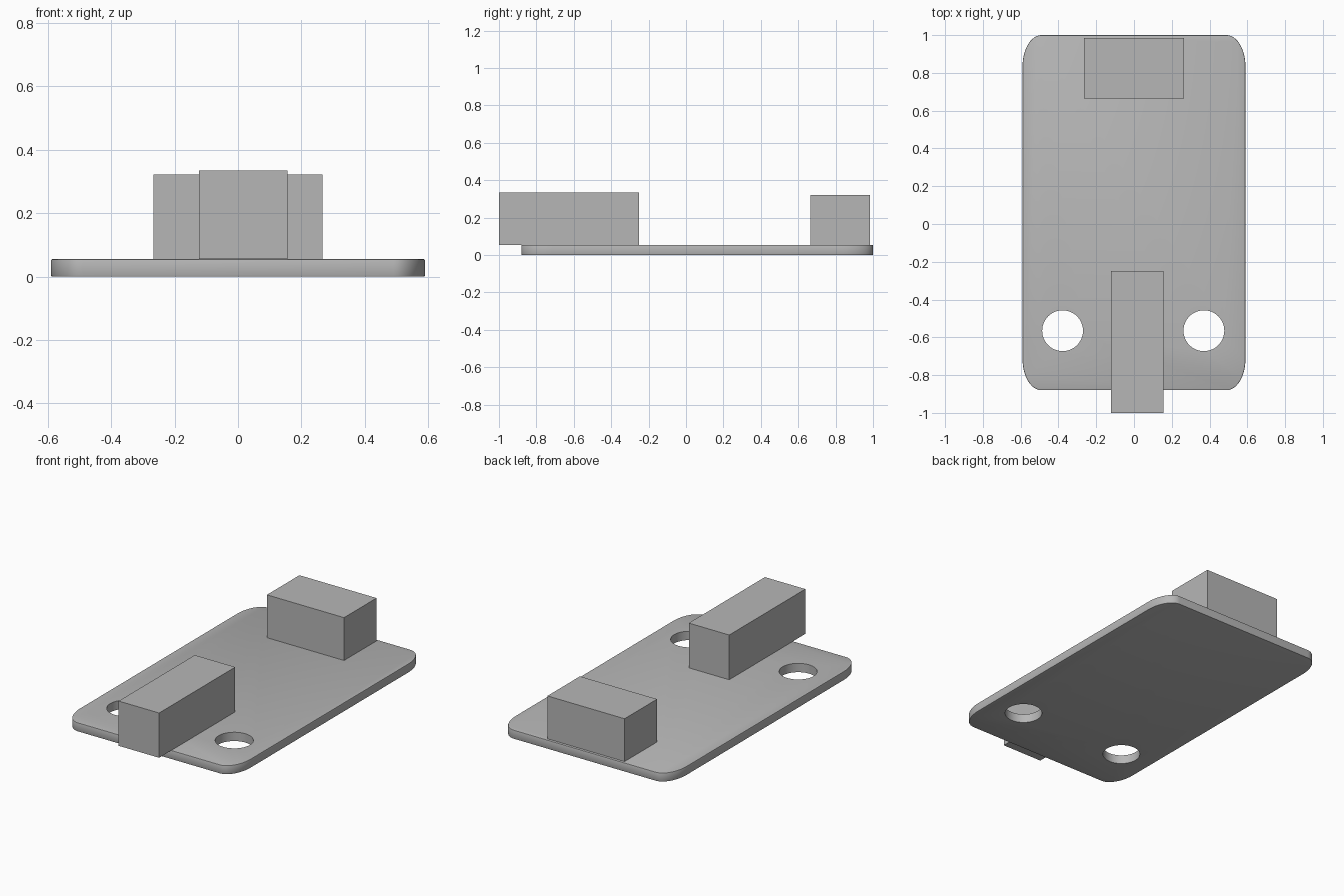
import bpy
import bmesh
from math import cos, sin, pi, radians

old = bpy.data.objects.get("Cube")
if old:
    bpy.data.objects.remove(old, do_unlink=True)

grey = bpy.data.materials.new("plain_grey")
grey.use_nodes = True
colour = (0.47, 0.47, 0.47, 1)
grey.diffuse_color = colour
grey.node_tree.nodes["Principled BSDF"].inputs["Base Color"].default_value = colour


def make_object(name, bm):
    mesh = bpy.data.meshes.new(name)
    bmesh.ops.recalc_face_normals(bm, faces=bm.faces)
    bm.to_mesh(mesh)
    bm.free()
    mesh.materials.append(grey)
    obj = bpy.data.objects.new(name, mesh)
    bpy.context.collection.objects.link(obj)
    return obj


def block(name, low, high):
    bm = bmesh.new()
    bmesh.ops.create_cube(bm, size=1)
    for v in bm.verts:
        v.co = [a + (c + 0.5) * (b - a) for a, b, c in zip(low, high, v.co)]
    return make_object(name, bm)


# Board outline with elliptical corners
THICK, HALF_X, Y_MID, HALF_Y = 0.055, 0.59, 0.06, 0.94
RX, RY, STEPS = 0.1, 0.165, 12
bm = bmesh.new()
outline = []
for quarter, (sx, sy) in enumerate([(1, 1), (-1, 1), (-1, -1), (1, -1)]):
    for i in range(STEPS + 1):
        a = (quarter + i / STEPS) * pi / 2
        outline.append(bm.verts.new((sx * (HALF_X - RX) + RX * cos(a),
                                     Y_MID + sy * (HALF_Y - RY) + RY * sin(a), 0)))
base = bm.faces.new(outline)
top = bmesh.ops.extrude_face_region(bm, geom=[base], use_keep_orig=True)["geom"]
for v in top:
    if isinstance(v, bmesh.types.BMVert):
        v.co.z = THICK
board = make_object("board", bm)

# Softened rim
bevel = board.modifiers.new("rim", 'BEVEL')
bevel.width = 0.004
bevel.segments = 2
bevel.limit_method = 'ANGLE'
bevel.angle_limit = radians(60)

# Two round mounting holes
cutters = []
for side, x in (("right", -0.378), ("left", 0.37)):
    bm = bmesh.new()
    bmesh.ops.create_cone(bm, cap_ends=True, segments=48, radius1=0.108, radius2=0.108, depth=0.4)
    bmesh.ops.translate(bm, verts=bm.verts, vec=(x, -0.565, 0))
    cutter = make_object(side + "_hole_cutter", bm)
    cutter.hide_render = True
    cutters.append(cutter)
    cut = board.modifiers.new(side + "_hole", 'BOOLEAN')
    cut.operation = 'DIFFERENCE'
    cut.solver = 'EXACT'
    cut.object = cutter

bpy.ops.object.select_all(action='DESELECT')
board.select_set(True)
bpy.context.view_layer.objects.active = board
for name in [m.name for m in board.modifiers]:
    bpy.ops.object.modifier_apply(modifier=name)
bpy.ops.object.shade_smooth_by_angle(angle=radians(30))
for cutter in cutters:
    bpy.data.objects.remove(cutter, do_unlink=True)

# Connector blocks
block("front_connector", (-0.123, -1, 0.055), (0.156, -0.25, 0.334))
block("back_connector", (-0.266, 0.665, 0.053), (0.266, 0.985, 0.322))
